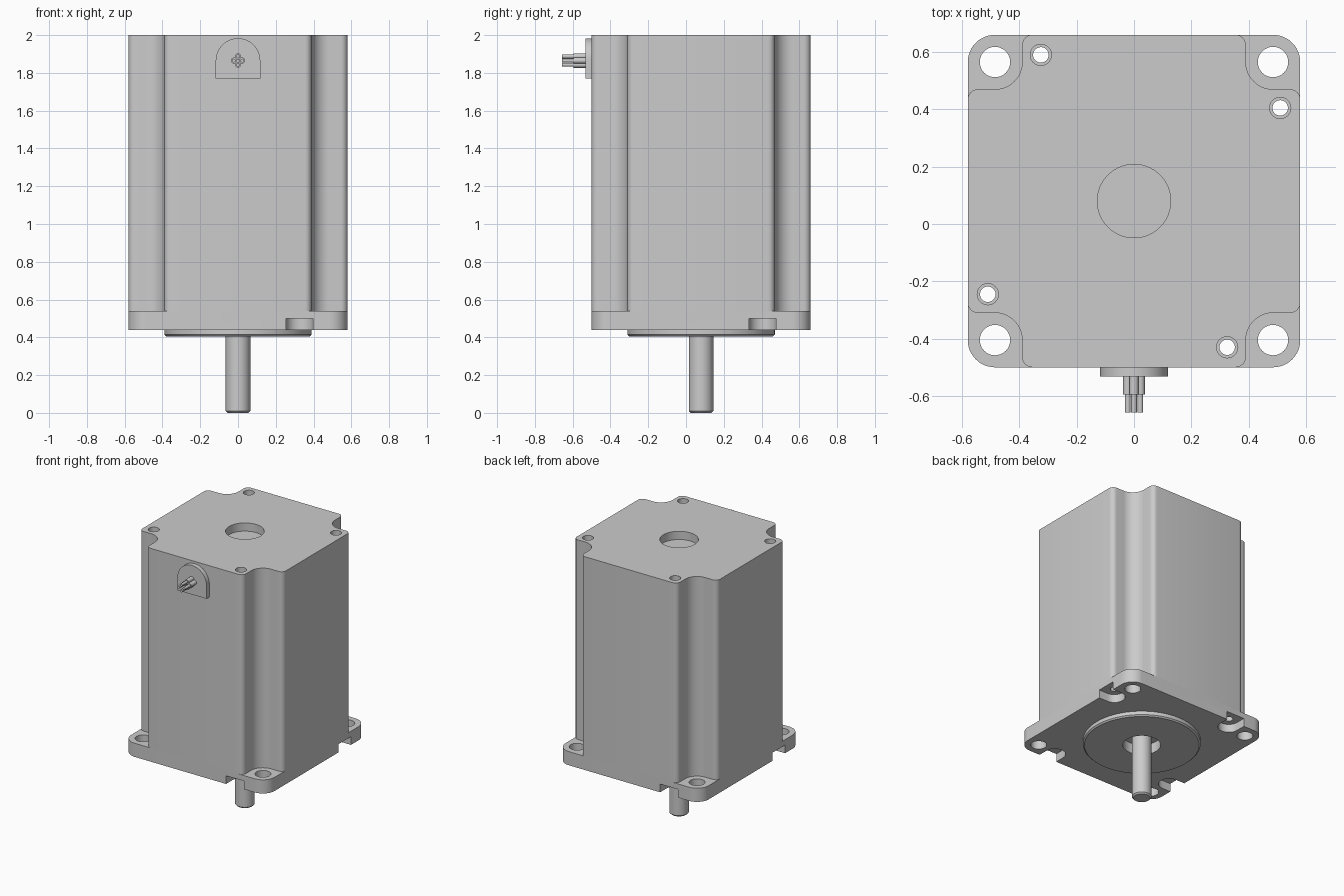
import bpy, bmesh
from math import sin, cos, radians, pi
from mathutils import Matrix, Vector

cube = bpy.data.objects.get("Cube")
if cube:
    bpy.data.objects.remove(cube, do_unlink=True)

metal = bpy.data.materials.new("grey metal")
metal.use_nodes = True
GREY = (0.6, 0.6, 0.6, 1)
metal.diffuse_color = GREY
metal.node_tree.nodes["Principled BSDF"].inputs["Base Color"].default_value = GREY

CY = 0.08                      # depth of the motor axis
HALF, BOLT = 0.58, 0.485       # half width, mounting hole offset
BASE, STEP, TOP = 0.44, 0.54, 2.0
SCREWS = [(0.325, -0.51), (0.51, 0.325), (-0.325, 0.51), (-0.51, -0.325)]


def arc(cx, cy, r, a0, a1, n=10):
    return [(cx + r * cos(radians(a0 + (a1 - a0) * i / n)),
             cy + r * sin(radians(a0 + (a1 - a0) * i / n))) for i in range(n + 1)]


def four_corners(corner):
    """Repeat one corner outline around the axis."""
    pts = []
    for c, s in ((1, 0), (0, 1), (-1, 0), (0, -1)):
        pts += [(x * c - y * s, x * s + y * c) for x, y in corner]
    return pts


def finish(name, bm):
    bmesh.ops.recalc_face_normals(bm, faces=bm.faces)
    mesh = bpy.data.meshes.new(name)
    bm.to_mesh(mesh)
    bm.free()
    mesh.materials.append(metal)
    ob = bpy.data.objects.new(name, mesh)
    bpy.context.collection.objects.link(ob)
    return ob


def prism(name, pts, z0, z1, matrix=Matrix.Translation((0, CY, 0))):
    bm = bmesh.new()
    face = bm.faces.new([bm.verts.new((x, y, z0)) for x, y in pts])
    out = bmesh.ops.extrude_face_region(bm, geom=[face])
    verts = [v for v in out["geom"] if isinstance(v, bmesh.types.BMVert)]
    bmesh.ops.translate(bm, verts=verts, vec=(0, 0, z1 - z0))
    bm.transform(matrix)
    return finish(name, bm)


def lathe(name, profile, closed=False, steps=64):
    """Spin (radius, z) points around the motor axis."""
    bm = bmesh.new()
    verts = [bm.verts.new((r, 0, z)) for r, z in profile]
    edges = [bm.edges.new(p) for p in zip(verts, verts[1:])]
    if closed:
        edges.append(bm.edges.new((verts[-1], verts[0])))
    bmesh.ops.spin(bm, geom=verts + edges, cent=(0, 0, 0), axis=(0, 0, 1),
                   angle=2 * pi, steps=steps)
    bmesh.ops.remove_doubles(bm, verts=bm.verts, dist=1e-5)
    bm.transform(Matrix.Translation((0, CY, 0)))
    return finish(name, bm)


def circle(x, y, r, n=32):
    return arc(x, y, r, 0, 360, n)[:-1]


def cut(ob, pts, z0, z1):
    cutter = prism("cutter", pts, z0, z1)
    cutter.hide_render = True
    mod = ob.modifiers.new("cut", "BOOLEAN")
    mod.operation, mod.solver, mod.object = "DIFFERENCE", "EXACT", cutter
    bpy.context.view_layer.objects.active = ob
    bpy.ops.object.modifier_apply(modifier=mod.name)
    bpy.data.objects.remove(cutter, do_unlink=True)


# Housing with a scooped channel down each corner
R, INNER = 0.035, 0.39
channel = (arc(HALF - R, INNER - R, R, 0, 90, 6)
           + arc(BOLT, BOLT, BOLT - INNER, 270, 180, 12)
           + arc(INNER - R, HALF - R, R, 0, 90, 6))
housing = prism("housing", four_corners(channel), STEP, TOP)
cut(housing, circle(0, 0, 0.128, 64), 1.94, TOP + 0.1)

# Mounting flange with rounded corners and bolt holes
flange = prism("mounting_flange",
               four_corners(arc(BOLT, BOLT, HALF - BOLT, 0, 90, 12)), BASE, STEP)
cut(flange, circle(0, 0, 0.125, 64), BASE - 0.1, 0.48)
for sx in (-1, 1):
    for sy in (-1, 1):
        cut(flange, circle(sx * BOLT, sy * BOLT, 0.053), BASE - 0.1, STEP + 0.1)

# Long screw holes, countersunk at the top, opening into slots in the flange
for x, y in SCREWS:
    cut(housing, circle(x, y, 0.027), STEP - 0.1, TOP + 0.1)
    cut(housing, circle(x, y, 0.037), TOP - 0.04, TOP + 0.1)
    cut(flange, circle(x, y, 0.027), BASE - 0.1, STEP + 0.1)
    out = Vector((0, y, 0)) if abs(y) > abs(x) else Vector((x, 0, 0))
    turn = Vector((0, -1)).angle_signed(out.xy.normalized())
    slot = arc(0, 0, 0.072, 180, 0, 16) + [(0.072, -0.2), (-0.072, -0.2)]
    c, s = cos(-turn), sin(-turn)
    cut(flange, [(x + px * c - py * s, y + px * s + py * c) for px, py in slot],
        BASE - 0.1, 0.5)

# Pilot ring and shaft
pilot = lathe("pilot_ring", [(0.125, 0.44), (0.125, 0.405), (0.38, 0.405),
                             (0.39, 0.414), (0.39, 0.44)], closed=True)
shaft = lathe("drive_shaft", [(0, 0), (0.055, 0), (0.065, 0.01),
                              (0.065, 0.5), (0, 0.5)], steps=40)

# Arched cable plate on the front; local z runs outward along -y
FRONT = CY - HALF
outward = Matrix.Translation((0, FRONT, 1.865)) @ Matrix.Rotation(pi / 2, 4, "X")
plate = prism("cable_plate", arc(0, 0, 0.118, 0, 180, 32)
              + [(-0.118, -0.095), (0.118, -0.095)], 0, 0.032, outward)

# Four leads with stripped ends
parts = [housing, flange, pilot, shaft, plate]
for i in range(4):
    x, y = 0.022 * cos(i * pi / 2), 0.022 * sin(i * pi / 2)
    parts.append(prism(f"lead_sleeve_{i + 1}", circle(x, y, 0.016, 20), 0.03, 0.095, outward))
    parts.append(prism(f"lead_core_{i + 1}", circle(x, y, 0.01, 16), 0.09, 0.157, outward))

for ob in bpy.context.selected_objects:
    ob.select_set(False)
for ob in parts:
    ob.select_set(True)
bpy.context.view_layer.objects.active = housing
bpy.ops.object.shade_smooth_by_angle(angle=radians(35))
